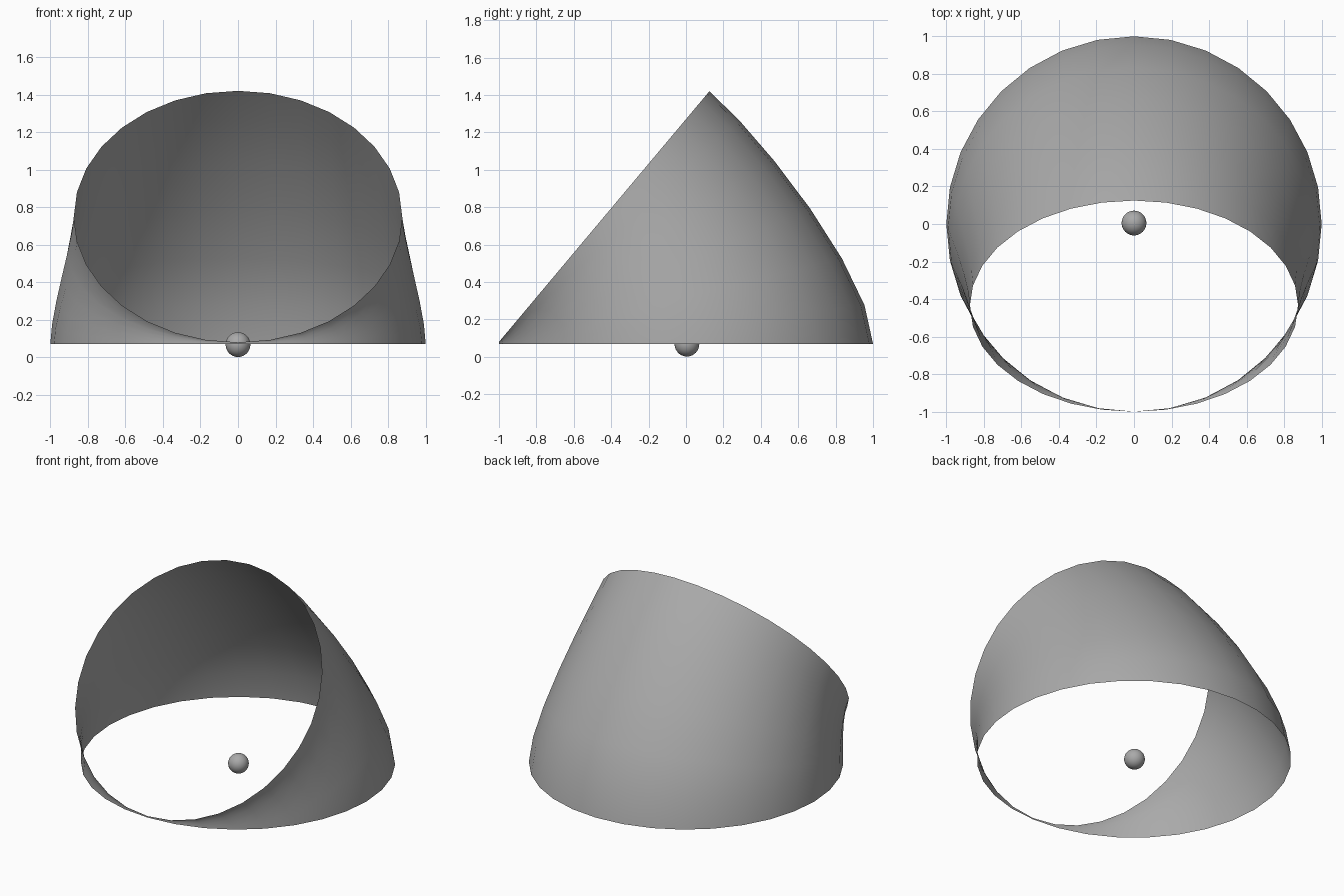
import bpy, bmesh
from math import sin, cos, tau
from mathutils import Vector

if "Cube" in bpy.data.objects:
    bpy.data.objects.remove(bpy.data.objects["Cube"])

SIDES, ROWS = 32, 6
BASE_Z = 0.07
HINGE = Vector((0, -1, 0.08))       # front low point of the tilted rim
PEAK = Vector((0, 0.125, 1.42))     # highest point of the tilted rim

# Mid grey material shared by both parts
grey = bpy.data.materials.new("mid_grey")
grey.diffuse_color = (0.4, 0.4, 0.4, 1)
grey.use_nodes = True
grey.node_tree.nodes["Principled BSDF"].inputs["Base Color"].default_value = grey.diffuse_color

# Tilted upper rim frame
centre = (HINGE + PEAK) / 2
along = (PEAK - HINGE) / 2
radius = along.length
base_dir = Vector((0, 0, 1))
rim_dir = Vector((1, 0, 0)).cross(along).normalized()

# Curved hood shell lofted from the flat base ring to the tilted rim
bm = bmesh.new()
grid = []
for i in range(SIDES):
    a = tau * i / SIDES
    p0 = Vector((sin(a), cos(a), BASE_Z))
    p3 = centre + Vector((radius * sin(a), 0, 0)) + along * cos(a)
    h = 0.22 * (p3 - p0).length
    p1, p2 = p0 + base_dir * h, p3 - rim_dir * h
    column = []
    for j in range(ROWS + 1):
        t = j / ROWS
        s = 1 - t
        column.append(bm.verts.new(
            p0 * s**3 + p1 * 3 * s * s * t + p2 * 3 * s * t * t + p3 * t**3))
    grid.append(column)
for i in range(SIDES):
    c, n = grid[i], grid[(i + 1) % SIDES]
    for j in range(ROWS):
        f = bm.faces.new((n[j], c[j], c[j + 1], n[j + 1]))
        f.smooth = True
mesh = bpy.data.meshes.new("hood_shell")
bm.to_mesh(mesh)
bm.free()
mesh.materials.append(grey)
bpy.context.collection.objects.link(bpy.data.objects.new("hood_shell", mesh))

# Small ball in the middle of the base
bpy.ops.mesh.primitive_uv_sphere_add(segments=32, ring_count=16, radius=0.066,
                                     location=(0, 0.005, 0.068))
ball = bpy.context.object
ball.name = "centre_ball"
ball.data.materials.append(grey)
bpy.ops.object.shade_smooth()
